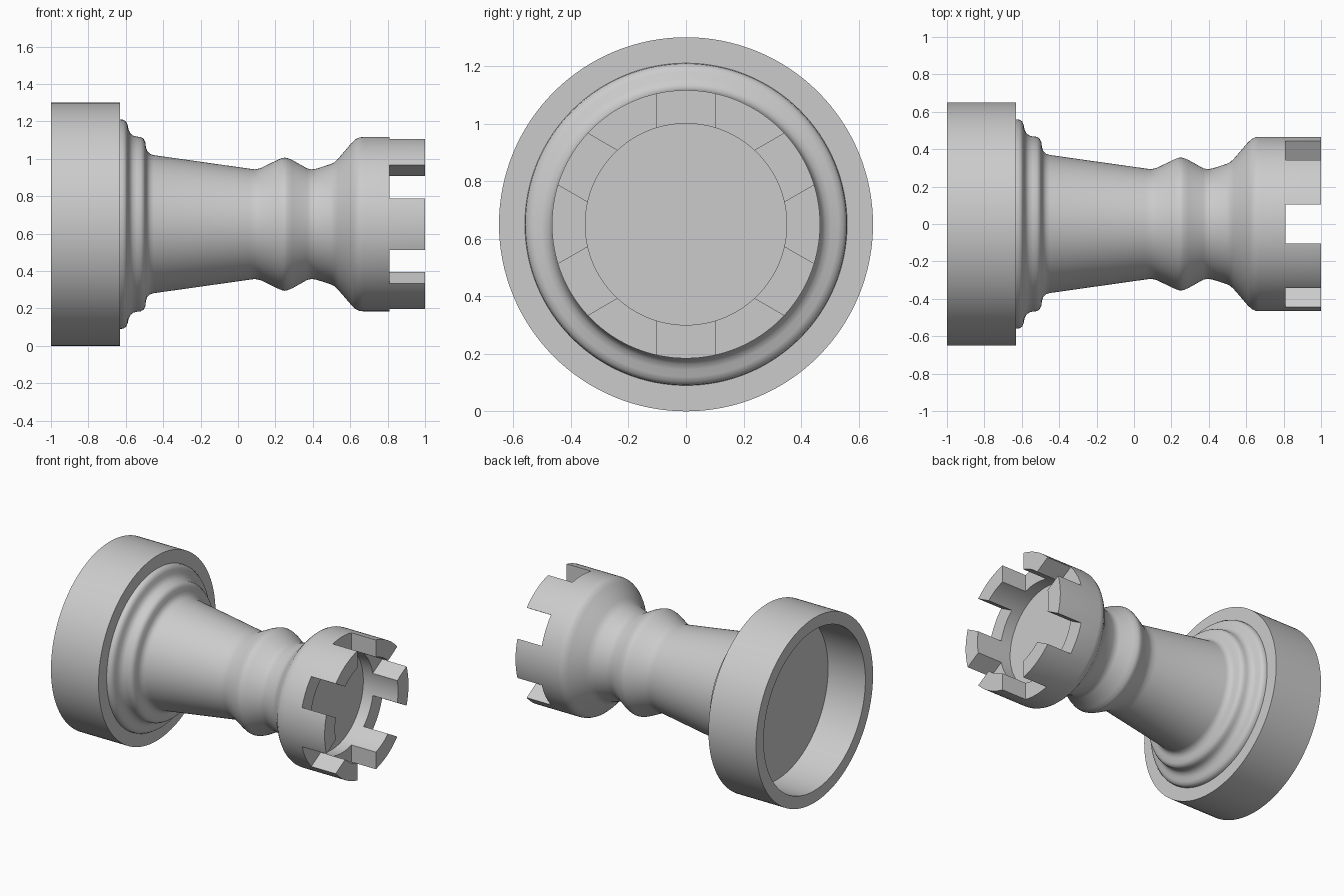
import bpy, bmesh
from math import pi, radians
from mathutils import Matrix, Vector

default = bpy.data.objects.get("Cube")
if default:
    bpy.data.objects.remove(default, do_unlink=True)

AXIS_Z = 0.65   # height of the lying piece's axis
SEGMENTS = 128

grey = bpy.data.materials.new("plain grey")
grey.use_nodes = True
colour = (0.6, 0.6, 0.6, 1)
grey.diffuse_color = colour
grey.node_tree.nodes["Principled BSDF"].inputs["Base Color"].default_value = colour


def add_object(name, bm):
    bmesh.ops.recalc_face_normals(bm, faces=bm.faces)
    mesh = bpy.data.meshes.new(name)
    bm.to_mesh(mesh)
    bm.free()
    mesh.materials.append(grey)
    obj = bpy.data.objects.new(name, mesh)
    obj.location.z = AXIS_Z
    bpy.context.collection.objects.link(obj)
    return obj


def lathe(name, profile):
    """Revolve (x, radius) points about the x axis."""
    bm = bmesh.new()
    verts = [bm.verts.new((x, 0, r)) for x, r in profile]
    edges = [bm.edges.new(pair) for pair in zip(verts, verts[1:])]
    bmesh.ops.spin(bm, geom=verts + edges, cent=(0, 0, 0), axis=(1, 0, 0),
                   angle=2 * pi, steps=SEGMENTS, use_merge=True)
    bmesh.ops.remove_doubles(bm, verts=bm.verts, dist=1e-5)
    return add_object(name, bm)


# Turned body: hollow foot, stepped beads, tapered stem, collar and cup
hollow_foot = [(-0.71, 0), (-0.71, 0.565), (-1, 0.565), (-1, 0.65), (-0.63, 0.65)]
beads = [(-0.63, 0.56), (-0.612, 0.558), (-0.598, 0.548), (-0.59, 0.53),
         (-0.585, 0.505), (-0.575, 0.485), (-0.56, 0.473), (-0.54, 0.468),
         (-0.52, 0.466), (-0.505, 0.457), (-0.496, 0.44), (-0.492, 0.41),
         (-0.485, 0.39), (-0.47, 0.375), (-0.45, 0.369)]
stem = [(0.06, 0.297), (0.09, 0.293), (0.12, 0.299), (0.21, 0.343),
        (0.235, 0.353), (0.25, 0.356), (0.265, 0.353), (0.29, 0.343),
        (0.37, 0.298), (0.395, 0.293), (0.42, 0.297)]
cup = [(0.495, 0.321), (0.515, 0.331), (0.535, 0.35), (0.61, 0.437),
       (0.63, 0.455), (0.65, 0.464), (0.67, 0.466), (1, 0.466),
       (1, 0.35), (0.73, 0.35), (0.73, 0)]
body = lathe("turned_body", hollow_foot + beads + stem + cup)

# Six parallel-sided notches in the battlement
bm = bmesh.new()
for i in range(6):
    place = (Matrix.Rotation(radians(60 * i), 4, 'X')
             @ Matrix.Translation((0.96, 0, 0.43))
             @ Matrix.Diagonal(Vector((0.3, 0.206, 0.3, 1))))
    bmesh.ops.create_cube(bm, size=1, matrix=place)
cutter = add_object("notch_cutter", bm)
cutter.hide_render = True

cut = body.modifiers.new("battlement", 'BOOLEAN')
cut.operation = 'DIFFERENCE'
cut.solver = 'EXACT'
cut.object = cutter
bpy.context.view_layer.objects.active = body
body.select_set(True)
bpy.ops.object.modifier_apply(modifier=cut.name)
bpy.data.objects.remove(cutter, do_unlink=True)

bpy.ops.object.shade_smooth_by_angle(angle=radians(35))
